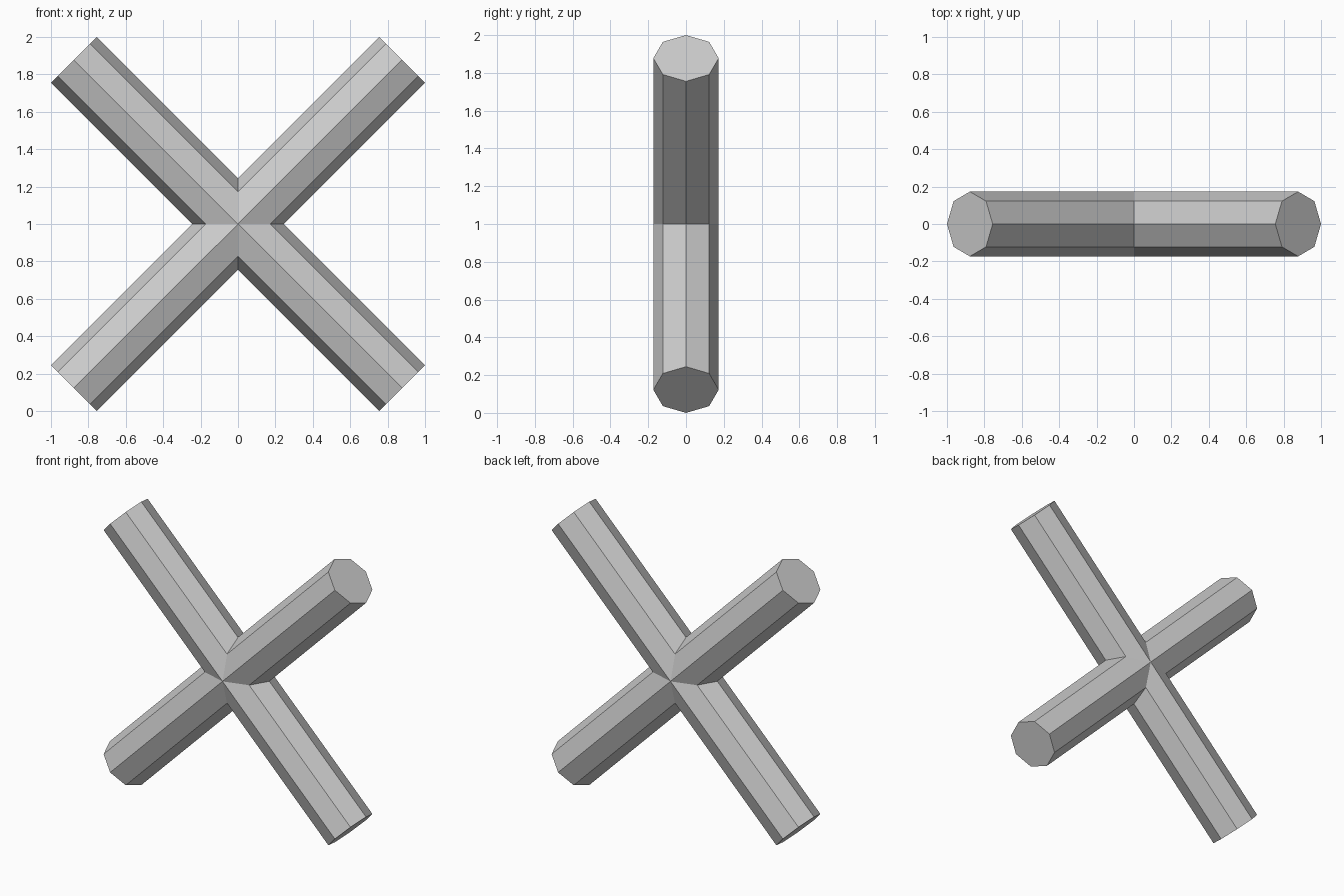
import bpy
import bmesh
from math import cos, sin, pi, sqrt
from mathutils import Vector

SIDES = 8
RADIUS = 0.173
LENGTH = sqrt(2) - RADIUS   # centre to end cap

if "Cube" in bpy.data.objects:
    bpy.data.objects.remove(bpy.data.objects["Cube"], do_unlink=True)

# Single plain grey material
grey = bpy.data.materials.new("light_grey")
grey.use_nodes = True
colour = (0.61, 0.61, 0.61, 1)
grey.diffuse_color = colour
grey.node_tree.nodes["Principled BSDF"].inputs["Base Color"].default_value = colour


def add_arm(bm, angle):
    """Octagonal arm, mitred at the centre so that four arms weld together."""
    along = Vector((cos(angle), 0, sin(angle)))
    across = Vector((-sin(angle), 0, cos(angle)))
    centre = Vector((0, 0, 1))
    inner, outer = [], []
    for i in range(SIDES):
        a = 2 * pi * i / SIDES
        side = RADIUS * cos(a)
        offset = centre + across * side + Vector((0, RADIUS * sin(a), 0))
        inner.append(bm.verts.new(offset + along * abs(side)))
        outer.append(bm.verts.new(offset + along * LENGTH))
    for i in range(SIDES):
        j = (i + 1) % SIDES
        bm.faces.new((inner[i], inner[j], outer[j], outer[i]))
    bm.faces.new(outer)


# Four diagonal arms joined into one closed cross
bm = bmesh.new()
for k in range(4):
    add_arm(bm, pi / 4 + k * pi / 2)
bmesh.ops.remove_doubles(bm, verts=bm.verts[:], dist=0.0005)
bmesh.ops.recalc_face_normals(bm, faces=bm.faces[:])

mesh = bpy.data.meshes.new("diagonal_cross")
bm.to_mesh(mesh)
bm.free()
mesh.materials.append(grey)
cross = bpy.data.objects.new("diagonal_cross", mesh)
bpy.context.collection.objects.link(cross)
